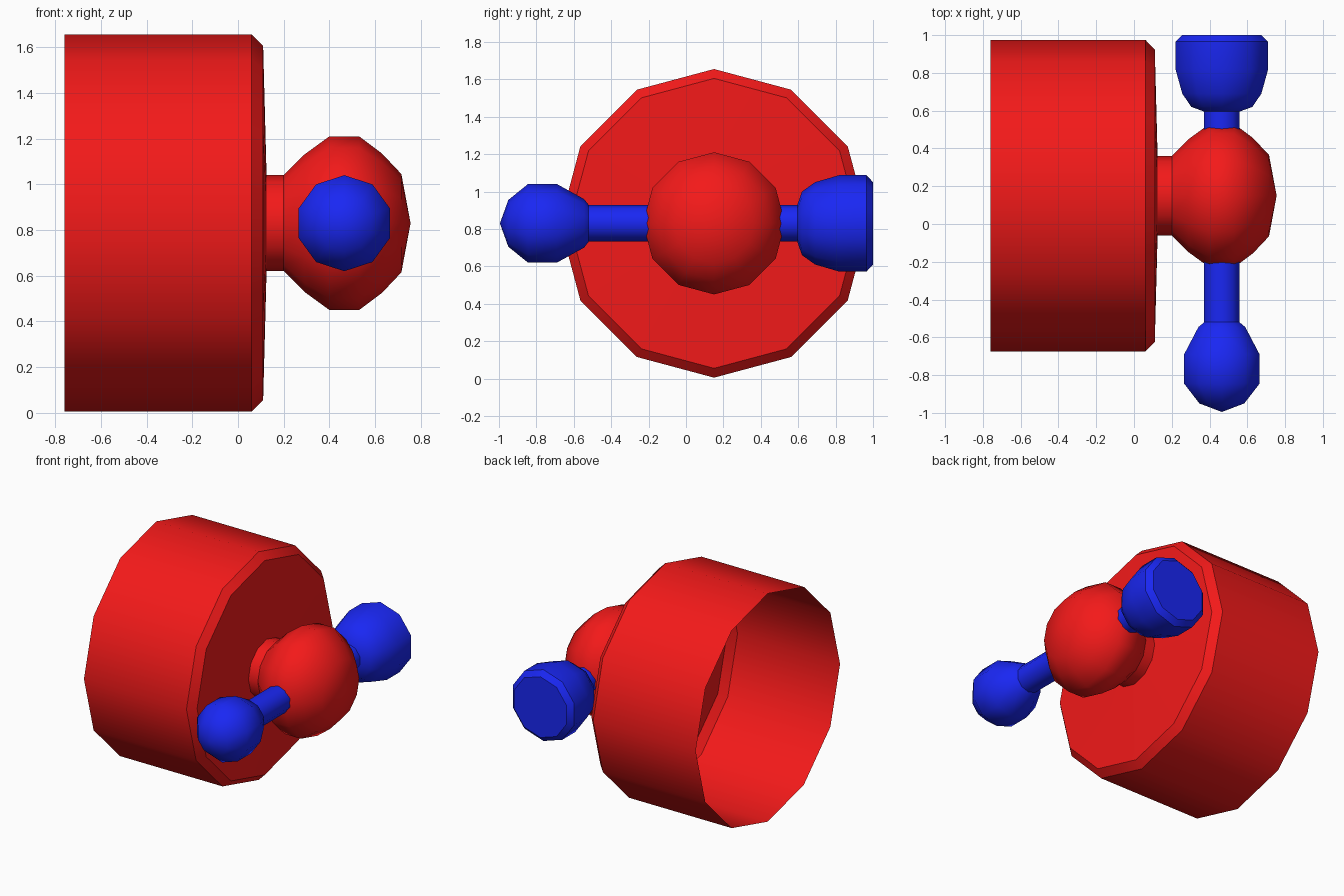
import bpy, bmesh
from math import sin, cos, pi, radians

if "Cube" in bpy.data.objects:
    bpy.data.objects.remove(bpy.data.objects["Cube"])

CY, CZ = 0.15, 0.83      # axis of the cup and ball
BX = 0.465               # x of the ball and the arms


def material(name, colour):
    m = bpy.data.materials.new(name)
    m.diffuse_color = colour
    m.use_nodes = True
    m.node_tree.nodes["Principled BSDF"].inputs["Base Color"].default_value = m.diffuse_color
    return m


RED = material("red", (0.9, 0.01, 0.01, 1))
BLUE = material("blue", (0.01, 0.02, 0.9, 1))


def lathe(name, profile, axis, sides, mat):
    """Turn (position, radius) pairs about the x or y axis; radius 0 closes an end."""
    bm = bmesh.new()
    rings = []
    for p, r in profile:
        ring = []
        for i in range(1 if r == 0 else sides):
            a = 2 * pi * i / sides
            u, w = r * sin(a), CZ + r * cos(a)
            if r == 0:
                w = CZ
            ring.append(bm.verts.new((p, CY + u, w) if axis == "x" else (BX + u, p, w)))
        rings.append(ring)
    for a, b in zip(rings, rings[1:]):
        for i in range(sides):
            j = (i + 1) % sides
            if len(b) == 1:
                bm.faces.new((a[i], a[j], b[0]))
            else:
                bm.faces.new((a[i], a[j], b[j], b[i]))
    # make every normal point away from the axis
    bmesh.ops.recalc_face_normals(bm, faces=bm.faces)
    bm.faces.ensure_lookup_table()
    f = bm.faces[0]
    c = f.calc_center_median()
    side = (c.y - CY) * f.normal.y if axis == "x" else (c.x - BX) * f.normal.x
    if side + (c.z - CZ) * f.normal.z < 0:
        bmesh.ops.reverse_faces(bm, faces=bm.faces)
    me = bpy.data.meshes.new(name)
    bm.to_mesh(me)
    bm.free()
    me.materials.append(mat)
    ob = bpy.data.objects.new(name, me)
    bpy.context.collection.objects.link(ob)
    bpy.ops.object.select_all(action="DESELECT")
    ob.select_set(True)
    bpy.context.view_layer.objects.active = ob
    bpy.ops.object.shade_smooth_by_angle(angle=radians(40))
    return ob


# Open cup with neck and ball, one continuous shell
lathe("cup_and_ball", [
    (-0.76, 0.825), (0.06, 0.825), (0.11, 0.775), (0.125, 0.21), (0.20, 0.21),
    (0.29, 0.30), (0.40, 0.38), (0.53, 0.38), (0.63, 0.305), (0.715, 0.215),
    (0.755, 0)], "x", 12, RED)

# Front arm with a rounded bulb
lathe("front_arm", [
    (-0.18, 0.098), (-0.52, 0.098), (-0.545, 0.13), (-0.69, 0.21),
    (-0.845, 0.21), (-0.95, 0.125), (-0.995, 0)], "y", 10, BLUE)

# Back arm with a flat-ended bulb
lathe("back_arm", [
    (0.48, 0.098), (0.595, 0.098), (0.62, 0.17), (0.69, 0.22), (0.82, 0.258),
    (0.965, 0.258), (1.0, 0.22), (1.0, 0)], "y", 10, BLUE)
